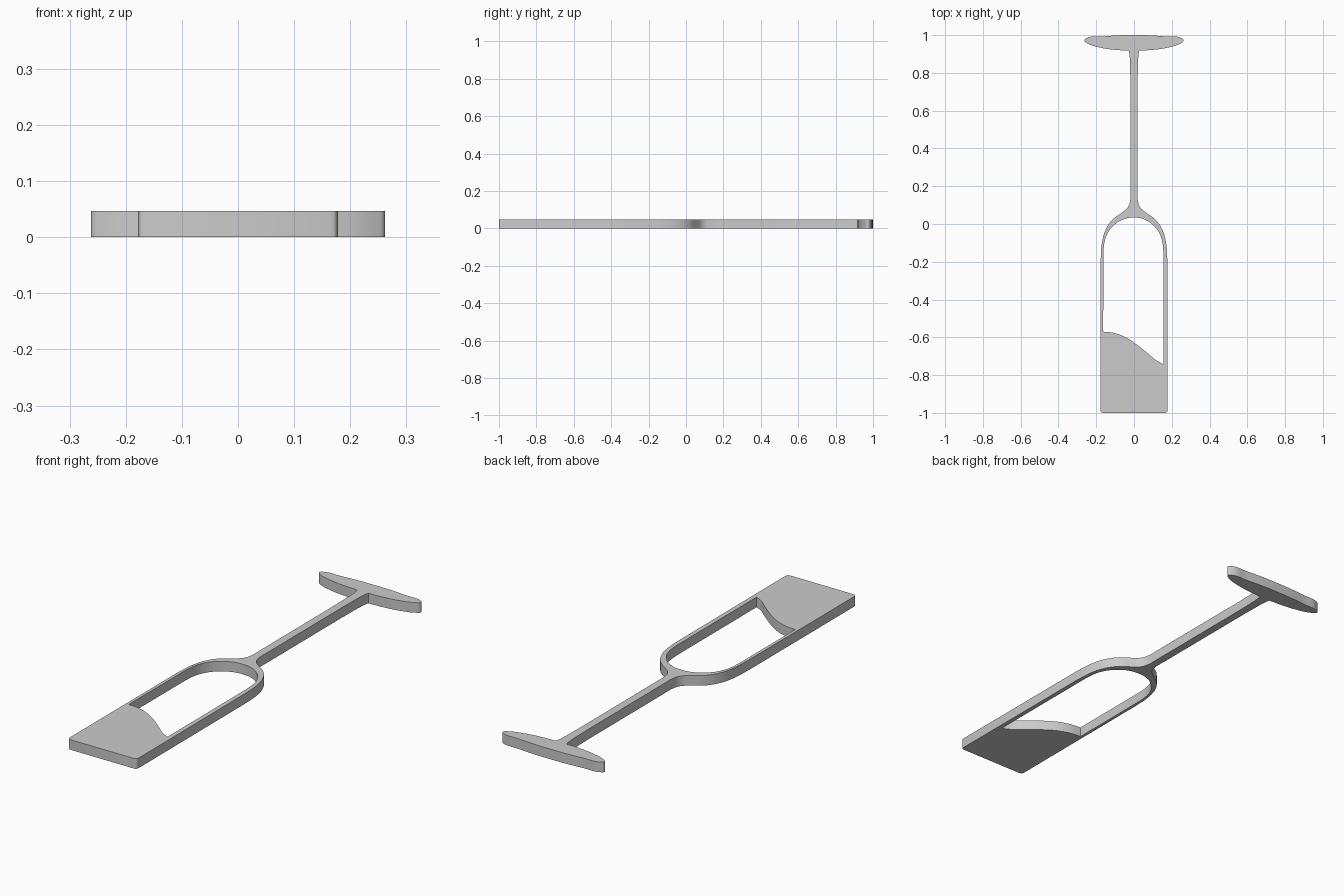
import bpy

if "Cube" in bpy.data.objects:
    bpy.data.objects.remove(bpy.data.objects["Cube"])

THICK = 0.047

# Right half of the outer outline, base of bowl up to foot: (x, y, sharp corner?)
half = [(0.165, -1.0, 1), (0.174, -0.996, 0), (0.178, -0.985, 1),
        (0.177, -0.2, 1), (0.17, -0.1, 0), (0.15, -0.03, 0), (0.115, 0.022, 0),
        (0.065, 0.06, 0), (0.035, 0.085, 0), (0.022, 0.115, 0), (0.019, 0.2, 1),
        (0.019, 0.75, 1), (0.024, 0.9, 0), (0.028, 0.918, 1),
        (0.1, 0.922, 0), (0.18, 0.934, 0), (0.242, 0.954, 0), (0.262, 0.971, 0),
        (0.252, 0.984, 0), (0.165, 0.993, 0), (0.08, 0.999, 0)]
outer = half + [(0, 1.0, 0)] + [(-x, y, s) for x, y, s in reversed(half)]

# Opening above the drink: arch at the shoulder, sloped wave at the drink level
arch = [(0.156, -0.16, 1), (0.15, -0.095, 0), (0.132, -0.045, 0),
        (0.1, -0.005, 0), (0.055, 0.024, 0)]
wave = [(-0.163, -0.57, 1), (-0.11, -0.576, 0), (-0.05, -0.597, 0),
        (0.01, -0.635, 0), (0.07, -0.682, 0), (0.12, -0.723, 0), (0.156, -0.742, 1)]
inner = wave + arch + [(0, 0.034, 0)] + \
    [(-x * 1.04, y, s) for x, y, s in reversed(arch)]


def add_loop(curve, pts):
    sp = curve.splines.new('BEZIER')
    sp.bezier_points.add(len(pts) - 1)
    for bp, (x, y, sharp) in zip(sp.bezier_points, pts):
        bp.co = (x, y, 0)
        bp.handle_left_type = bp.handle_right_type = 'VECTOR' if sharp else 'AUTO'
    sp.use_cyclic_u = True
    sp.resolution_u = 5


# Flat glass silhouette, extruded
curve = bpy.data.curves.new("flute_glass", 'CURVE')
curve.dimensions = '2D'
curve.fill_mode = 'BOTH'
curve.extrude = THICK / 2
add_loop(curve, outer)
add_loop(curve, inner)
glass = bpy.data.objects.new("flute_glass", curve)
glass.location.z = THICK / 2
bpy.context.collection.objects.link(glass)

# Turn into one welded mesh with crisp rims
bpy.context.view_layer.objects.active = glass
glass.select_set(True)
bpy.ops.object.convert(target='MESH')
bpy.ops.object.mode_set(mode='EDIT')
bpy.ops.mesh.select_all(action='SELECT')
bpy.ops.mesh.remove_doubles(threshold=0.0001)
bpy.ops.mesh.normals_make_consistent(inside=False)
bpy.ops.object.mode_set(mode='OBJECT')
bpy.ops.object.shade_smooth_by_angle()
